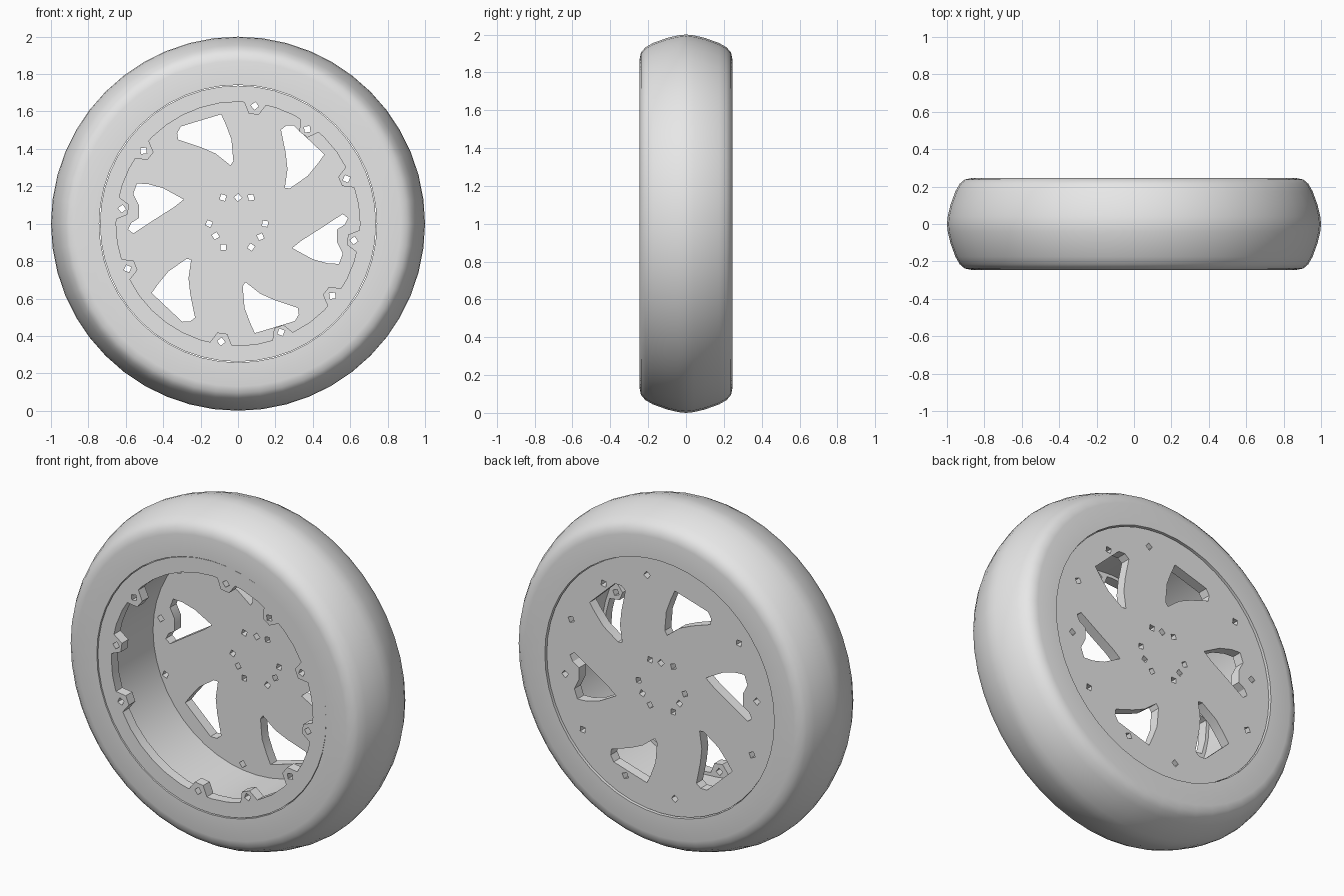
import bpy, bmesh, math
from math import sin, cos, pi, radians, hypot, atan2

if "Cube" in bpy.data.objects:
    bpy.data.objects.remove(bpy.data.objects["Cube"])

grey = bpy.data.materials.new("plain grey")
grey.diffuse_color = (0.8, 0.8, 0.8, 1)
grey.use_nodes = True
grey.node_tree.nodes["Principled BSDF"].inputs["Base Color"].default_value = grey.diffuse_color


def lathe(name, profile, steps=48):
    """Closed (radius, y) profile spun around the wheel axle."""
    bm = bmesh.new()
    rings = []
    for i in range(steps):
        a = 2 * pi * i / steps
        rings.append([bm.verts.new((r * cos(a), y, 1 + r * sin(a))) for r, y in profile])
    n = len(profile)
    for i in range(steps):
        p, q = rings[i], rings[(i + 1) % steps]
        for j in range(n):
            k = (j + 1) % n
            bm.faces.new((p[j], p[k], q[k], q[j]))
    bmesh.ops.recalc_face_normals(bm, faces=bm.faces)
    mesh = bpy.data.meshes.new(name)
    bm.to_mesh(mesh)
    bm.free()
    ob = bpy.data.objects.new(name, mesh)
    bpy.context.collection.objects.link(ob)
    finish(ob)


def plate(name, outlines, y0, y1):
    """Flat plate from an outer outline and hole outlines, given thickness along y."""
    curve = bpy.data.curves.new(name, 'CURVE')
    curve.dimensions = '2D'
    curve.fill_mode = 'BOTH'
    curve.extrude = (y1 - y0) / 2
    for pts in outlines:
        s = curve.splines.new('POLY')
        s.points.add(len(pts) - 1)
        for p, (x, z) in zip(s.points, pts):
            p.co = (x, z, 0, 1)
        s.use_cyclic_u = True
    ob = bpy.data.objects.new(name, curve)
    bpy.context.collection.objects.link(ob)
    ob.rotation_euler = (pi / 2, 0, 0)
    ob.location = (0, (y0 + y1) / 2, 1)
    select(ob)
    bpy.ops.object.convert(target='MESH')
    finish(bpy.context.object)


def select(ob):
    bpy.ops.object.select_all(action='DESELECT')
    ob.select_set(True)
    bpy.context.view_layer.objects.active = ob


def finish(ob):
    ob.data.materials.clear()
    ob.data.materials.append(grey)
    select(ob)
    bpy.ops.object.shade_smooth_by_angle(angle=radians(30))


def ngon(x, z, r, n, turn=0.0):
    return [(x + r * cos(turn + 2 * pi * i / n), z + r * sin(turn + 2 * pi * i / n)) for i in range(n)]


def turned(pts, deg):
    c, s = cos(radians(deg)), sin(radians(deg))
    return [(x * c - z * s, x * s + z * c) for x, z in pts]


# Tyre with rounded tread and flat sidewalls
half = [(0.742, 0.245), (0.87, 0.245), (0.905, 0.238), (0.932, 0.215),
        (0.955, 0.175), (0.982, 0.1), (0.996, 0.04)]
lathe("tyre", [(r, -y) for r, y in half] + [(1.0, 0)] + half[::-1])

# Rim barrel between the front lip and the rear disc
lathe("rim_barrel", [(0.67, -0.18), (0.737, -0.18), (0.737, 0.175), (0.67, 0.175)])

# Bolt positions around the rim
bolts = [(0.09, 0.63), (0.37, 0.505), (0.58, 0.24), (0.62, -0.09), (0.505, -0.385),
         (0.23, -0.58), (-0.09, -0.63), (-0.59, -0.24), (-0.62, 0.08), (-0.505, 0.39)]
bolt_holes = [ngon(x, z, 0.022, 4, atan2(z, x)) for x, z in bolts]

# Front lip with a small inward tab at every bolt
edge = [(2 * pi * i / 40, 0.652) for i in range(40)]
for x, z in bolts:
    a = atan2(z, x) % (2 * pi)
    edge = [e for e in edge if abs((e[0] - a + pi) % (2 * pi) - pi) > 0.1]
    edge += [((a + d) % (2 * pi), r) for d, r in
             ((-0.09, 0.65), (-0.045, 0.592), (0.045, 0.592), (0.09, 0.65))]
lip_edge = [(r * cos(a), r * sin(a)) for a, r in sorted(edge)]
plate("front_lip", [ngon(0, 0, 0.738, 48), lip_edge] + bolt_holes, -0.24, -0.18)

# Swept windows between the spokes; the two side windows are notched around a bolt
window = [(-0.32, 0.45), (-0.325, 0.485), (-0.305, 0.52), (-0.24, 0.54), (-0.09, 0.585),
          (-0.065, 0.53), (-0.035, 0.45), (-0.025, 0.335), (-0.04, 0.312), (-0.12, 0.375),
          (-0.2, 0.41)]
notched = [(-0.54, 0.215), (-0.48, 0.212), (-0.4, 0.19), (-0.29, 0.13), (-0.34, 0.09),
           (-0.45, 0.02), (-0.56, -0.052), (-0.588, -0.03), (-0.57, 0.005), (-0.53, 0.03),
           (-0.53, 0.1), (-0.56, 0.16)]
windows = [turned(window, d) for d in (0, -60, 120, 180)] + [notched, turned(notched, 180)]

# Small holes around the hub
hub = [(-0.08, 0.14), (0, 0.14), (0.07, 0.14), (-0.155, 0), (-0.12, -0.065),
       (-0.08, -0.125), (0.07, -0.125), (0.12, -0.07), (0.145, 0)]
hub_holes = [ngon(x, z, 0.021, 4, 0.5 + i) for i, (x, z) in enumerate(hub)]

# Rear disc carrying the spokes
plate("spoke_disc", [ngon(0, 0, 0.738, 48)] + windows + bolt_holes + hub_holes, 0.172, 0.232)
